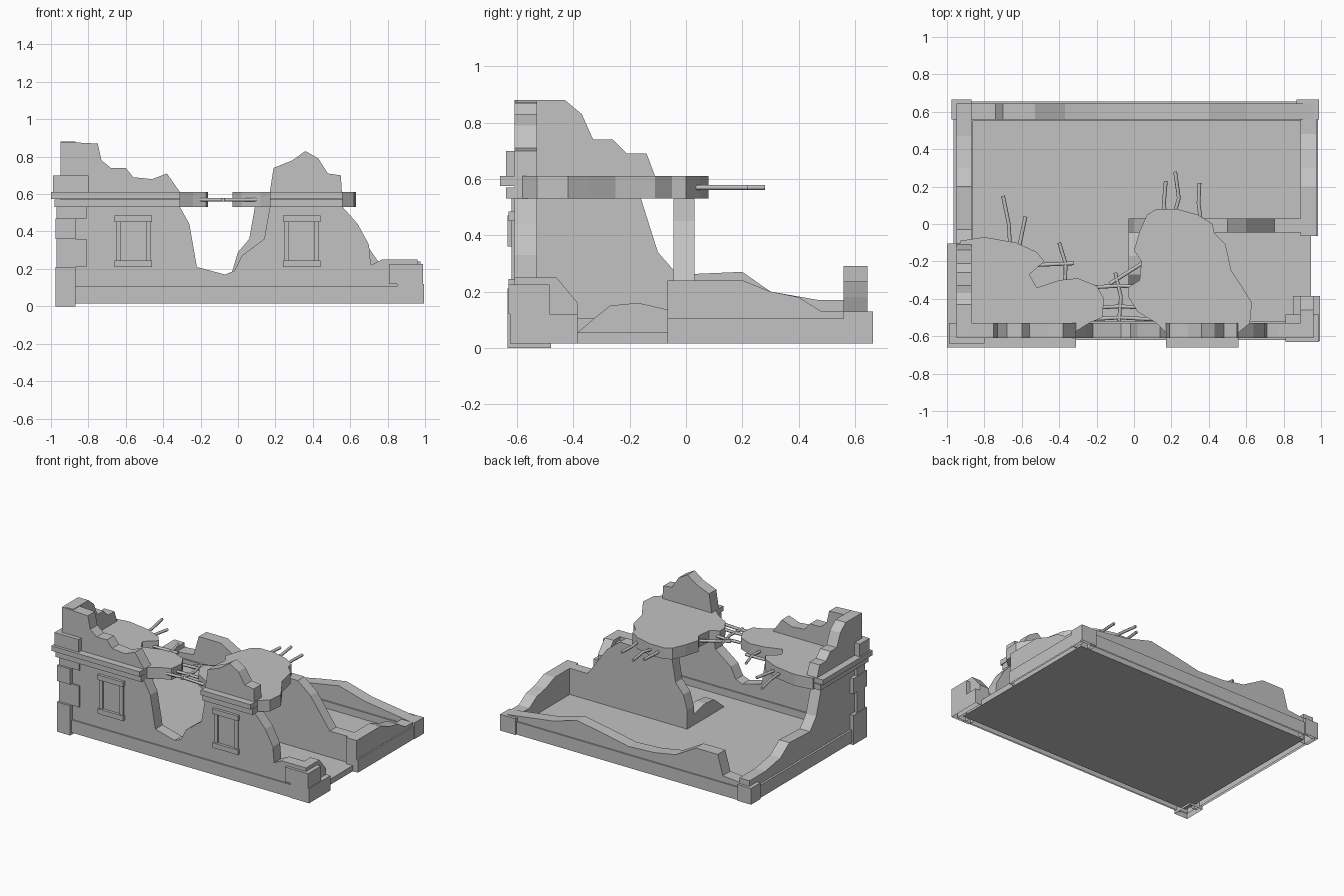
import bpy, bmesh
from mathutils import Vector

if "Cube" in bpy.data.objects:
    bpy.data.objects.remove(bpy.data.objects["Cube"])

stone = bpy.data.materials.new("grey_stone")
stone.use_nodes = True
grey = (.54, .54, .54, 1)
stone.diffuse_color = grey
stone.node_tree.nodes["Principled BSDF"].inputs["Base Color"].default_value = grey

# Main planes shared by the parts
SIDE, SIDE_IN = .96, .88
FRONT, FRONT_IN = -.61, -.53
BACK, BACK_IN = .645, .56
GROUND, FLOOR, PLINTH = .015, .055, .105
CEILING, STOREY = .53, .61
GAP_START, GAP_END = -.385, -.065


def prism(name, outline, axis, start, end, open_foot=False):
    """Extrude a flat outline along an axis, if asked without an underside."""
    index = "xyz".index(axis)
    bm = bmesh.new()
    corners = []
    for point in outline:
        position = list(point)
        position.insert(index, start)
        corners.append(bm.verts.new(position))
    face = bm.faces.new(corners)
    extruded = bmesh.ops.extrude_face_region(bm, geom=[face])
    shift = Vector()
    shift[index] = end - start
    moved = [item for item in extruded["geom"] if isinstance(item, bmesh.types.BMVert)]
    bmesh.ops.translate(bm, vec=shift, verts=moved)
    bmesh.ops.recalc_face_normals(bm, faces=bm.faces)
    if open_foot:
        underside = min(bm.faces, key=lambda f: f.calc_center_median().z)
        bmesh.ops.delete(bm, geom=[underside], context="FACES")
    mesh = bpy.data.meshes.new(name)
    bm.to_mesh(mesh)
    bm.free()
    mesh.materials.append(stone)
    bpy.context.collection.objects.link(bpy.data.objects.new(name, mesh))


def wall(name, top, axis, start, end):
    """Wall standing on the ground below a broken top edge."""
    foot = [(top[-1][0], GROUND), (top[0][0], GROUND)]
    prism(name, top + foot, axis, start, end, open_foot=True)


def box(name, x_range, y_range, z_range, open_foot=False):
    (left, right), (near, far) = x_range, y_range
    outline = [(left, near), (right, near), (right, far), (left, far)]
    prism(name, outline, "z", *z_range, open_foot)


def bar(start, run, bend):
    """Reinforcing bar lying flat, kinked sideways at its middle."""
    start, run = Vector((*start, .57)), Vector((*run, 0))
    sideways = Vector((-run.y, run.x, 0)).normalized() * bend
    curve = bpy.data.curves.new("reinforcing_bar", "CURVE")
    curve.dimensions = "3D"
    curve.bevel_depth = .01
    curve.bevel_resolution = 1
    curve.use_fill_caps = True
    spline = curve.splines.new("POLY")
    spline.points.add(2)
    for point, position in zip(spline.points, (start, start + run / 2 + sideways, start + run)):
        point.co = (*position, 1)
    curve.materials.append(stone)
    bpy.context.collection.objects.link(bpy.data.objects.new("reinforcing_bar", curve))


# Ground floor, ending inside the thickness of the walls
box("floor", (-.91, .945), (FRONT_IN - .04, BACK_IN + .04), (GROUND, FLOOR))

# Broken outer walls
front_top = [
    (-.95, .88), (-.75, .87), (-.73, .78), (-.68, .74), (-.6, .74), (-.56, .69), (-.46, .68),
    (-.38, .71), (-.31, STOREY), (-.31, CEILING), (-.26, .44), (-.22, .21), (-.07, .17), (-.02, .19),
    (.02, .27), (.14, .36), (.17, CEILING), (.17, STOREY), (.19, .74), (.29, .78), (.36, .83),
    (.43, .79), (.48, .71), (.55, .7), (.56, CEILING), (.64, .44), (.7, .33), (.71, .22),
    (.77, .25), (SIDE, .25)]
wall("front_wall", front_top, "y", FRONT, FRONT_IN)

left_top = [
    (-.6, .88), (-.43, .88), (-.37, .83), (-.33, .74), (-.26, .74), (-.21, .69), (-.14, .69),
    (-.11, STOREY), (-.16, CEILING), (-.1, .34), (-.03, .26), (.2, .27), (.3, .2), (.47, .17),
    (BACK, .17)]
wall("left_wall", left_top, "x", -.95, -.87)

back_top = [
    (-SIDE, .13), (-.74, .15), (-.7, .29), (-.53, .29), (-.37, .2), (-.2, .17), (0, .16),
    (.2, .2), (.4, .235), (.6, .18), (SIDE, .13)]
wall("back_wall", back_top, "y", BACK_IN, BACK)

rear_top = [(GAP_END, .24), (.2, .24), (.3, .2), (.4, .18), (.48, .13), (BACK, .13)]
wall("right_wall_rear", rear_top, "x", .89, .975)

stub_top = [(FRONT, .25), (-.46, .25), (GAP_START, .16)]
wall("right_wall_front", stub_top, "x", .89, SIDE)

# Inner partitions
long_top = [
    (-.03, .19), (0, .29), (.06, .36), (.09, .53), (.5, .53), (.6, .45), (.65, .38),
    (.75, .24), (.9, .24)]
wall("long_partition", long_top, "y", -.045, .03)

short_top = [(GAP_START, FLOOR), (-.32, .11), (-.27, .15), (-.17, .16), (-.04, .13)]
wall("short_partition", short_top, "x", -.03, .04)

# Plinth strips along the foot of the walls, outside and inside
foot = (GROUND, PLINTH)
box("front_plinth", (-.9, .9), (FRONT - .01, FRONT), foot, True)
box("back_plinth", (-.9, .9), (BACK, BACK + .01), foot, True)
box("left_plinth", (-.965, -.95), (FRONT_IN, BACK), foot, True)
box("right_plinth", (.975, .985), (GAP_END, BACK), foot, True)
skirting = (FLOOR, PLINTH)
box("front_skirting", (-.87, .89), (FRONT_IN, FRONT_IN + .01), skirting)
box("back_skirting", (-.87, .89), (BACK_IN - .01, BACK_IN), skirting)
box("left_skirting", (-.87, -.86), (FRONT_IN, BACK_IN), skirting)

# Corner stones, alternating long to the front and long to the side
levels = [0, .09, .21, .36, .47, CEILING]
for number, z_range in enumerate(zip(levels, levels[1:])):
    if number in (2, 4):
        box("corner_stone", (-.97, -.81), (FRONT - .01, FRONT_IN), z_range)
    else:
        box("corner_stone", (-.975, -.87), (FRONT - .025, FRONT_IN + .05), z_range, number == 0)
box("corner_stone_top", (-.99, -.8), (-.64, FRONT_IN), (STOREY, .7))

# Blocks at the low corners
box("right_corner_base", (.85, .995), (-.625, GAP_START), (GROUND, .12), True)
box("right_corner_block", (.81, .99), (-.63, -.485), (.12, .225))
for x_range in ((-.975, -.87), (.87, .99)):
    box("back_corner_block", x_range, (BACK_IN, .665), (GROUND, .13), True)

# Two-step cornices around the upper floor
for z_range, reach in (((CEILING, .57), .03), ((.575, STOREY), .05)):
    near, outer = FRONT - reach, -.95 - reach
    box("cornice_front_left", (outer, -.31), (near, FRONT_IN), z_range)
    box("cornice_front_right", (.17, .56), (near, FRONT_IN), z_range)
    box("cornice_side", (outer, -.87), (FRONT, -.105), z_range)

# Window frames
for centre in (-.56, .34):
    for z in (.21, .45):
        box("window_ledge", (centre - .1, centre + .1), (FRONT - .02, FRONT), (z, z + .035))
    for side in (-1, 1):
        x = centre + side * .08
        box("window_jamb", (x - .013, x + .013), (FRONT - .01, FRONT), (.24, .455))

# Shattered upper floor
left_outline = [
    (-.93, -.58), (-.93, -.09), (-.8, -.07), (-.63, -.1), (-.52, -.15), (-.48, -.2),
    (-.56, -.27), (-.52, -.34), (-.4, -.3), (-.3, -.29), (-.2, -.33), (-.16, -.4),
    (-.17, -.5), (-.24, -.53), (-.32, -.58)]
right_outline = [
    (.17, -.58), (.12, -.53), (.02, -.47), (-.03, -.39), (-.03, -.34), (.03, -.3), (.04, -.2),
    (0, -.14), (.03, -.04), (.07, .05), (.12, .08), (.23, .08), (.34, .05), (.42, 0),
    (.43, -.05), (.49, -.11), (.52, -.25), (.58, -.34), (.63, -.42), (.62, -.53), (.56, -.58)]
prism("left_slab", left_outline, "z", CEILING, STOREY)
prism("right_slab", right_outline, "z", CEILING, STOREY)

# Bars sticking out of the slabs: back edge of each, then the gap between them
for start, run, bend in (
        ((.17, 0), (0, .23), .01), ((.2, 0), (.02, .28), -.03), ((.36, 0), (-.01, .22), .01),
        ((-.66, -.15), (-.04, .3), -.01), ((-.62, -.15), (.04, .19), 0),
        ((-.54, -.22), (.22, .01), 0), ((-.37, -.33), (-.03, .23), -.02)):
    bar(start, run, bend)
for y in (-.34, -.45, -.51):
    bar((-.25, y), (.35, 0), .01)
bar((-.08, -.52), (-.02, .26), -.02)
bar((-.13, -.32), (.19, .12), 0)
